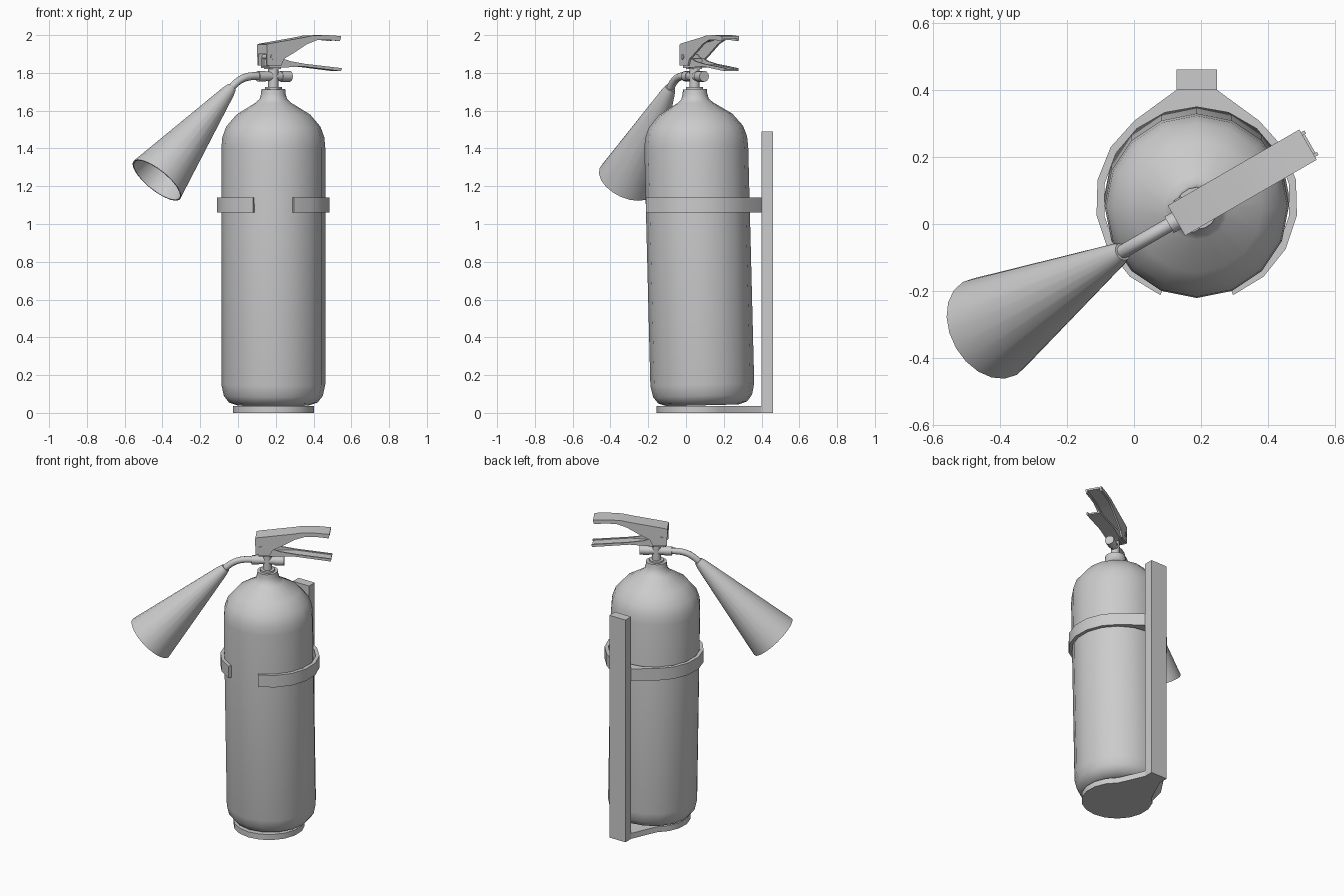
import bpy, bmesh
from math import radians, cos, sin, pi
from mathutils import Matrix, Vector

if "Cube" in bpy.data.objects:
    bpy.data.objects.remove(bpy.data.objects["Cube"])

CX = 0.187                                             # bottle axis in x
VALVE = Matrix.Translation((CX, 0.045, 0)) @ Matrix.Rotation(radians(30), 4, 'Z')
UPRIGHT = Matrix.Rotation(pi / 2, 4, 'X')              # profile (u, z) to a vertical plane


def finish(name, bm, matrix, angle=35):
    bmesh.ops.remove_doubles(bm, verts=bm.verts, dist=1e-5)
    bmesh.ops.recalc_face_normals(bm, faces=bm.faces)
    bm.transform(matrix)
    me = bpy.data.meshes.new(name)
    bm.to_mesh(me)
    bm.free()
    me.shade_smooth()
    me.set_sharp_from_angle(angle=radians(angle))
    ob = bpy.data.objects.new(name, me)
    bpy.context.collection.objects.link(ob)
    return ob


def lathe(name, profile, matrix=Matrix(), n=16, angle=35):
    bm = bmesh.new()
    vs = [bm.verts.new((r, 0, z)) for r, z in profile]
    es = [bm.edges.new(p) for p in zip(vs, vs[1:])]
    bmesh.ops.spin(bm, geom=vs + es, cent=(0, 0, 0), axis=(0, 0, 1),
                   angle=2 * pi, steps=n, use_merge=True)
    return finish(name, bm, matrix, angle)


def prism(name, pts, lo, hi, matrix=Matrix()):
    bm = bmesh.new()
    f = bm.faces.new([bm.verts.new((x, y, lo)) for x, y in pts])
    r = bmesh.ops.extrude_face_region(bm, geom=[f])
    new = [v for v in r['geom'] if isinstance(v, bmesh.types.BMVert)]
    bmesh.ops.translate(bm, verts=new, vec=(0, 0, hi - lo))
    return finish(name, bm, matrix, 25)


def rod(name, a, b, r, n=12):
    a, b = Vector(a), Vector(b)
    m = Matrix.Translation(a) @ (b - a).to_track_quat('Z', 'Y').to_matrix().to_4x4()
    h = (b - a).length
    return lathe(name, [(0, 0), (r, 0), (r, h), (0, h)], VALVE @ m, n)


def arc(cy, r, a0, a1, n):
    return [(CX + r * cos(radians(a0 + (a1 - a0) * i / n)),
             cy + r * sin(radians(a0 + (a1 - a0) * i / n))) for i in range(n + 1)]


# bottle, leaning slightly forward
lean = Matrix.Translation((CX, 0.09, 0)) @ Matrix.Rotation(radians(1.45), 4, 'X')
lathe("bottle", [(0, .04), (.19, .04), (.235, .055), (.262, .09), (.275, .15), (.275, 1.405),
                 (.27, 1.46), (.25, 1.515), (.195, 1.58), (.095, 1.642), (.073, 1.662),
                 (.065, 1.69), (.063, 1.715), (0, 1.715)], lean, 16, 50)

# wall bracket: post, foot plate, clamp band
x0, x1 = CX - .06, CX + .06
prism("bracket_post", [(x0, .40), (x1, .40), (x1, .46), (x0, .46)], 0, 1.49)
prism("foot_plate", arc(.062, .217, 128, 412, 14) + [(x1, .40), (x0, .40)], 0, .037)
cy = .07
band = ([(x0, .40)] + arc(cy, .302, 128, 249, 6) + arc(cy, .279, 249, -69, 16)
        + arc(cy, .302, -69, 52, 6) + [(x1, .40)])
prism("clamp_band", band, 1.06, 1.14)

# valve
rod("valve_stem", (0, 0, 1.70), (0, 0, 1.86), .027)
rod("valve_collar", (0, 0, 1.71), (0, 0, 1.725), .045)
rod("valve_cross", (-.06, 0, 1.782), (.05, 0, 1.782), .025)
rod("valve_cap", (.045, 0, 1.782), (.103, 0, 1.782), .029)
rod("pipe_nut", (-.095, 0, 1.782), (-.05, 0, 1.782), .028)

# discharge pipe
cu = bpy.data.curves.new("discharge_pipe", 'CURVE')
cu.dimensions = '3D'
cu.bevel_depth = .021
cu.bevel_resolution = 2
cu.use_fill_caps = True
sp = cu.splines.new('BEZIER')
sp.resolution_u = 8
sp.bezier_points.add(1)
for p, (co, hl, hr) in zip(sp.bezier_points, [
        ((-.08, 0, 1.782), (-.04, 0, 1.782), (-.17, 0, 1.79)),
        ((-.262, 0, 1.715), (-.215, 0, 1.765), (-.29, 0, 1.685))]):
    p.co, p.handle_left, p.handle_right = co, hl, hr
pipe = bpy.data.objects.new("discharge_pipe", cu)
pipe.matrix_world = VALVE
bpy.context.collection.objects.link(pipe)

# horn: thin-walled open cone
a, b = Vector((-.255, 0, 1.722)), Vector((-.712, 0, 1.232))
L = (b - a).length
aim = Matrix.Translation(a) @ (b - a).to_track_quat('Z', 'Y').to_matrix().to_4x4()
lathe("horn", [(0, 0), (.027, 0), (.031, .015), (.036, .03), (.16, L), (.153, L),
               (.03, .045), (0, .045)], VALVE @ aim, 20)

# upper lever: inverted channel of two cheeks and a top skin
top = [(-.07, 1.95), (-.055, 1.955), (.16, 1.988), (.213, 1.998), (.30, 2.0), (.383, 1.995)]
under = [(.378, 1.968), (.30, 1.975), (.237, 1.973), (.176, 1.952), (.10, 1.908),
         (.037, 1.875), (.018, 1.838), (-.067, 1.838)]
skin = top + [(u, z - .012) for u, z in reversed(top)]
W = VALVE @ UPRIGHT
prism("upper_lever_top", skin, -.052, .052, W)
for side, lo in (("left", -.052), ("right", .04)):
    prism("upper_lever_cheek_" + side, top + under, lo, lo + .012, W)
prism("upper_lever_back", [(-.07, 1.90), (-.058, 1.90), (-.055, 1.953), (-.07, 1.95)],
      -.052, .052, W)
rod("lever_pin", (-.035, -.056, 1.885), (-.035, .056, 1.885), .013)

# lower lever: upward channel
floor = [(-.05, 1.825), (.03, 1.828), (.16, 1.834), (.39, 1.809)]
rim = [(.395, 1.825), (.17, 1.848), (.08, 1.862), (.037, 1.876), (-.05, 1.876)]
prism("lower_lever_floor", floor + [(u, z + .01) for u, z in reversed(floor)], -.04, .04, W)
for side, lo in (("left", -.042), ("right", .032)):
    prism("lower_lever_side_" + side, floor + rim, lo, lo + .01, W)
prism("lever_block", [(-.04, 1.82), (.03, 1.82), (.03, 1.875), (-.04, 1.90)], -.03, .03, W)
